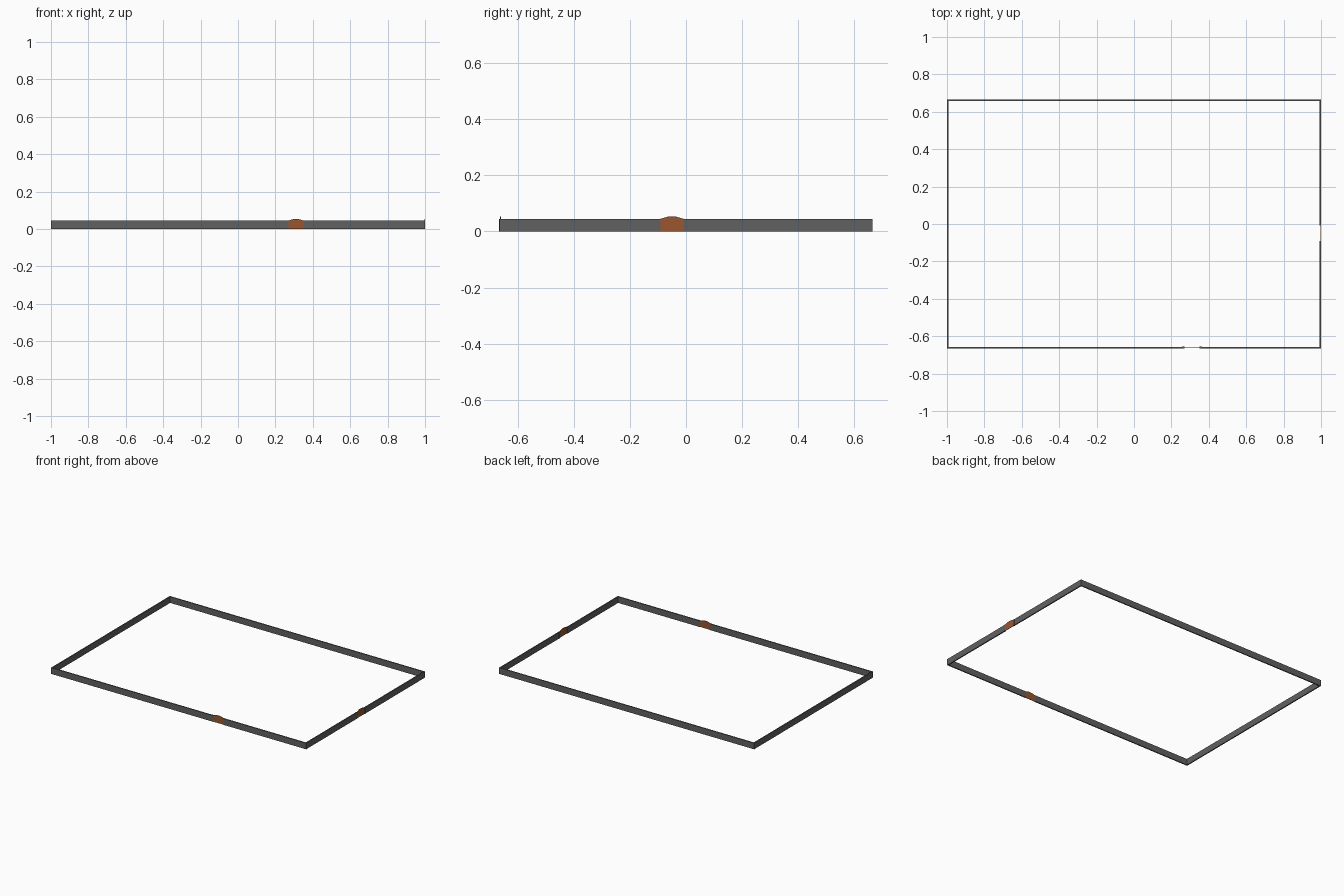
import bpy, bmesh
from mathutils import Matrix
from math import pi

if "Cube" in bpy.data.objects:
    bpy.data.objects.remove(bpy.data.objects["Cube"])


def material(name, c):
    m = bpy.data.materials.new(name)
    m.diffuse_color = (*c, 1)
    m.use_nodes = True
    m.node_tree.nodes["Principled BSDF"].inputs["Base Color"].default_value = m.diffuse_color
    return m


grey = material("dark grey metal", (0.12, 0.12, 0.12))
rust = material("rust brown", (0.32, 0.095, 0.03))

X, Y, H, T = 1.0, 0.665, 0.044, 0.008   # half sizes, wall height, thickness
GX, GY, HALF = 0.31, -0.05, 0.041       # gate centres and half width


def finish(name, bm, mat):
    bmesh.ops.recalc_face_normals(bm, faces=bm.faces)
    me = bpy.data.meshes.new(name)
    bm.to_mesh(me)
    bm.free()
    ob = bpy.data.objects.new(name, me)
    me.materials.append(mat)
    bpy.context.collection.objects.link(ob)
    return ob


def box(name, x0, x1, y0, y1, z0, z1, mat):
    bm = bmesh.new()
    bmesh.ops.create_cube(bm, size=1)
    for v in bm.verts:
        v.co = ((x0 + x1) / 2 + v.co.x * (x1 - x0),
                (y0 + y1) / 2 + v.co.y * (y1 - y0),
                (z0 + z1) / 2 + v.co.z * (z1 - z0))
    return finish(name, bm, mat)


# Perimeter walls, with openings in the front and right sides
box("back_wall", -X, X, Y - T, Y, 0, H, grey)
box("left_wall", -X, -X + T, -Y + T, Y - T, 0, H, grey)
box("front_wall_left", -X, GX - HALF, -Y, -Y + T, 0, H, grey)
box("front_wall_right", GX + HALF, X, -Y, -Y + T, 0, H, grey)
box("right_wall_front", X - T, X, -Y + T, GY - HALF, 0, H, grey)
box("right_wall_back", X - T, X, GY + HALF, Y - T, 0, H, grey)


def gate(name, place):
    # Peaked gate panel
    bm = bmesh.new()
    prof = [(-HALF, 0), (HALF, 0), (HALF, 0.045), (0.013, 0.053),
            (-0.013, 0.053), (-HALF, 0.045)]
    f = bm.faces.new([bm.verts.new((x, 0.002, z)) for x, z in prof])
    r = bmesh.ops.extrude_face_region(bm, geom=[f])
    bmesh.ops.translate(bm, vec=(0, 0.003, 0),
                        verts=[v for v in r["geom"] if isinstance(v, bmesh.types.BMVert)])
    finish(name + "_panel", bm, rust).matrix_world = place
    # Posts beside the opening
    for s, side in ((-1, "left"), (1, "right")):
        c = s * (HALF + 0.006)
        p = box(name + "_post_" + side, c - 0.006, c + 0.006, -0.001, T + 0.001, 0, H, grey)
        p.matrix_world = place


gate("front_gate", Matrix.Translation((GX, -Y, 0)))
gate("right_gate", Matrix.Translation((X, GY, 0)) @ Matrix.Rotation(pi / 2, 4, 'Z'))
